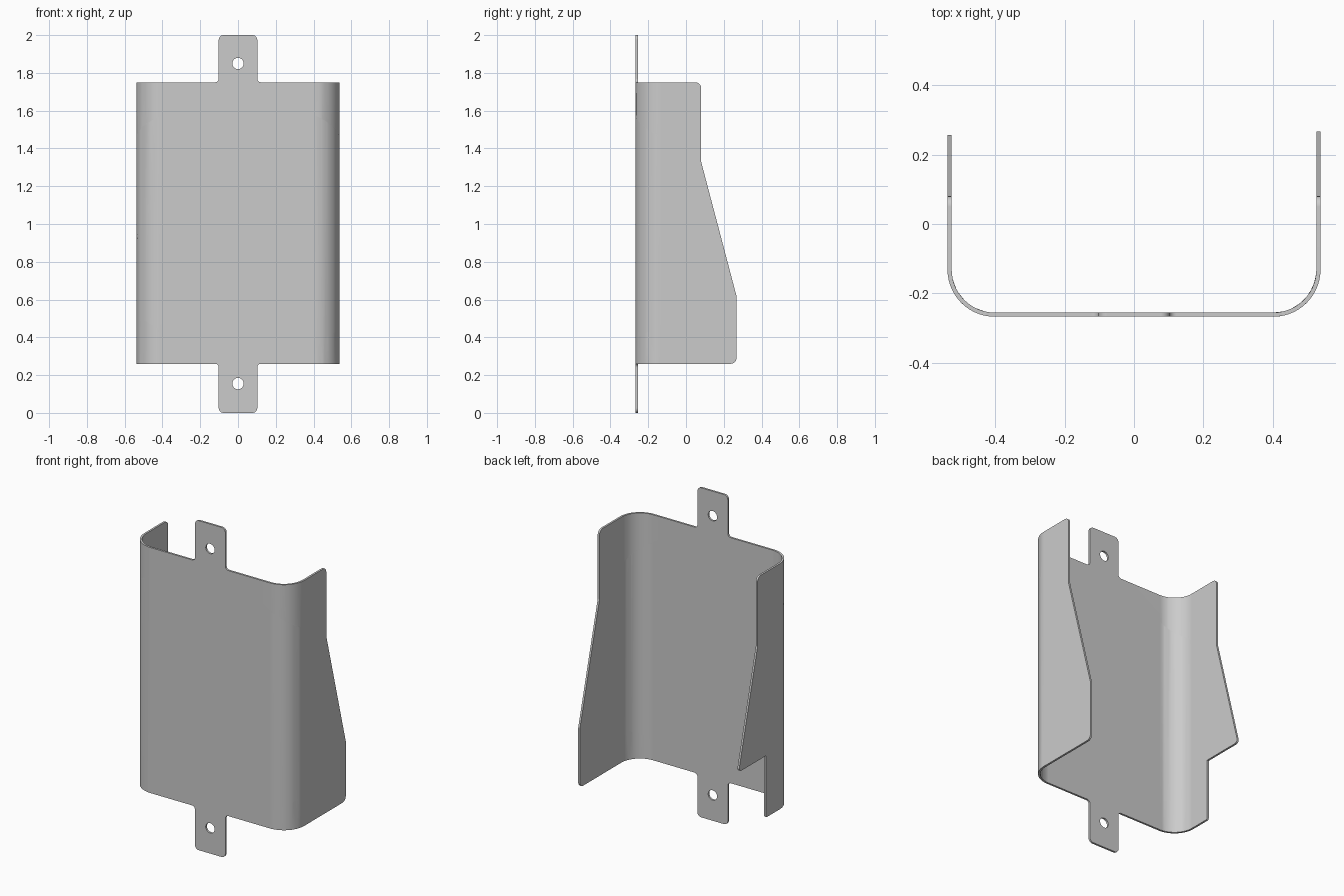
import bpy, bmesh, math
from mathutils import Vector

cube = bpy.data.objects.get("Cube")
if cube:
    bpy.data.objects.remove(cube, do_unlink=True)

# Sheet dimensions, measured on the middle of the sheet
THICK = 0.012
BEND_R = 0.13
FLAT = 0.401
ARC = BEND_R * math.pi / 2
BACK_Y = -0.261
LOW, HIGH = 0.26, 1.75
TAB = 0.102


def unfold(y):
    """Distance along the flat sheet of a side wall point at depth y."""
    return FLAT + ARC + y - (BACK_Y + BEND_R)


def fold(s, z):
    """Bend a point of the flat sheet into the channel shape."""
    side, d = math.copysign(1, s), abs(s)
    if d <= FLAT:
        return Vector((s, BACK_Y, z))
    a = min((d - FLAT) / BEND_R, math.pi / 2)
    extra = max(0, d - FLAT - ARC)
    return Vector((side * (FLAT + BEND_R * math.sin(a)),
                   BACK_Y + BEND_R * (1 - math.cos(a)) + extra, z))


def rounded(corners, steps=6):
    """Outline with each (s, z, radius) corner replaced by an arc."""
    pts = []
    for i, (s, z, r) in enumerate(corners):
        p = Vector((s, z, 0))
        if r == 0:
            pts.append(p)
            continue
        u, v = [(Vector((*q[:2], 0)) - p).normalized()
                for q in (corners[i - 1], corners[(i + 1) % len(corners)])]
        half = u.angle(v) / 2
        c = p + (u + v).normalized() * r / math.sin(half)
        start = (p + u * r / math.tan(half) - c).normalized()
        end = (p + v * r / math.tan(half) - c).normalized()
        pts += [c + start.slerp(end, k / steps).normalized() * r for k in range(steps + 1)]
    return pts


# Flat pattern: counter-clockwise from the bottom tab
top_y, deep_y = 0.08, 0.267
right_wall = [(unfold(deep_y), LOW, 0.03), (unfold(deep_y), 0.62, 0.03),
              (unfold(top_y), 1.33, 0.03), (unfold(top_y), HIGH, 0.03)]
notched_wall = [(-unfold(top_y), HIGH, 0.03), (-unfold(top_y), 1.33, 0.03),
                (-unfold(0.262), 0.635, 0.02), (-unfold(0), 0.635, 0),
                (-unfold(0), LOW, 0.01)]
bottom_tab = [(-TAB, LOW, 0.02), (-TAB, 0, 0.025), (TAB, 0, 0.025), (TAB, LOW, 0.02)]
top_tab = [(TAB, HIGH, 0.02), (TAB, 2, 0.025), (-TAB, 2, 0.025), (-TAB, HIGH, 0.02)]
outline = rounded(bottom_tab + right_wall + top_tab + notched_wall)


def circle(z, r=0.03, n=32):
    return [Vector((r * math.cos(t * math.tau / n), z + r * math.sin(t * math.tau / n), 0))
            for t in range(n)]


bm = bmesh.new()
for loop in (outline, circle(0.155), circle(1.85)):
    verts = [bm.verts.new(p) for p in loop]
    for i, v in enumerate(verts):
        bm.edges.new((verts[i - 1], v))
bmesh.ops.triangle_fill(bm, edges=bm.edges[:], use_beauty=True, normal=(0, 0, 1))

# Score the sheet along the bends, then fold it
BENDS = 14
for side in (-1, 1):
    for k in range(BENDS + 1):
        bmesh.ops.bisect_plane(bm, geom=bm.verts[:] + bm.edges[:] + bm.faces[:], dist=1e-5,
                               plane_co=(side * (FLAT + ARC * k / BENDS), 0, 0),
                               plane_no=(1, 0, 0))
for v in bm.verts:
    v.co = fold(v.co.x, v.co.y)
bmesh.ops.dissolve_limit(bm, angle_limit=0.01, verts=bm.verts[:], edges=bm.edges[:])
bmesh.ops.recalc_face_normals(bm, faces=bm.faces[:])

mesh = bpy.data.meshes.new("bent_bracket")
bm.to_mesh(mesh)
bm.free()
bracket = bpy.data.objects.new("bent_bracket", mesh)
bpy.context.collection.objects.link(bracket)

# Plain grey metal
grey = bpy.data.materials.new("sheet_grey")
grey.use_nodes = True
color = (0.6, 0.6, 0.6, 1)
grey.diffuse_color = color
grey.node_tree.nodes["Principled BSDF"].inputs["Base Color"].default_value = color
mesh.materials.append(grey)

# Give the sheet its thickness and smooth the bends
solid = bracket.modifiers.new("thickness", 'SOLIDIFY')
solid.thickness = THICK
solid.offset = 0
solid.use_even_offset = True
bpy.context.view_layer.objects.active = bracket
bracket.select_set(True)
bpy.ops.object.modifier_apply(modifier=solid.name)
bpy.ops.object.shade_smooth_by_angle(angle=math.radians(30))
normals = bracket.modifiers.new("flat_normals", 'WEIGHTED_NORMAL')
normals.keep_sharp = True
